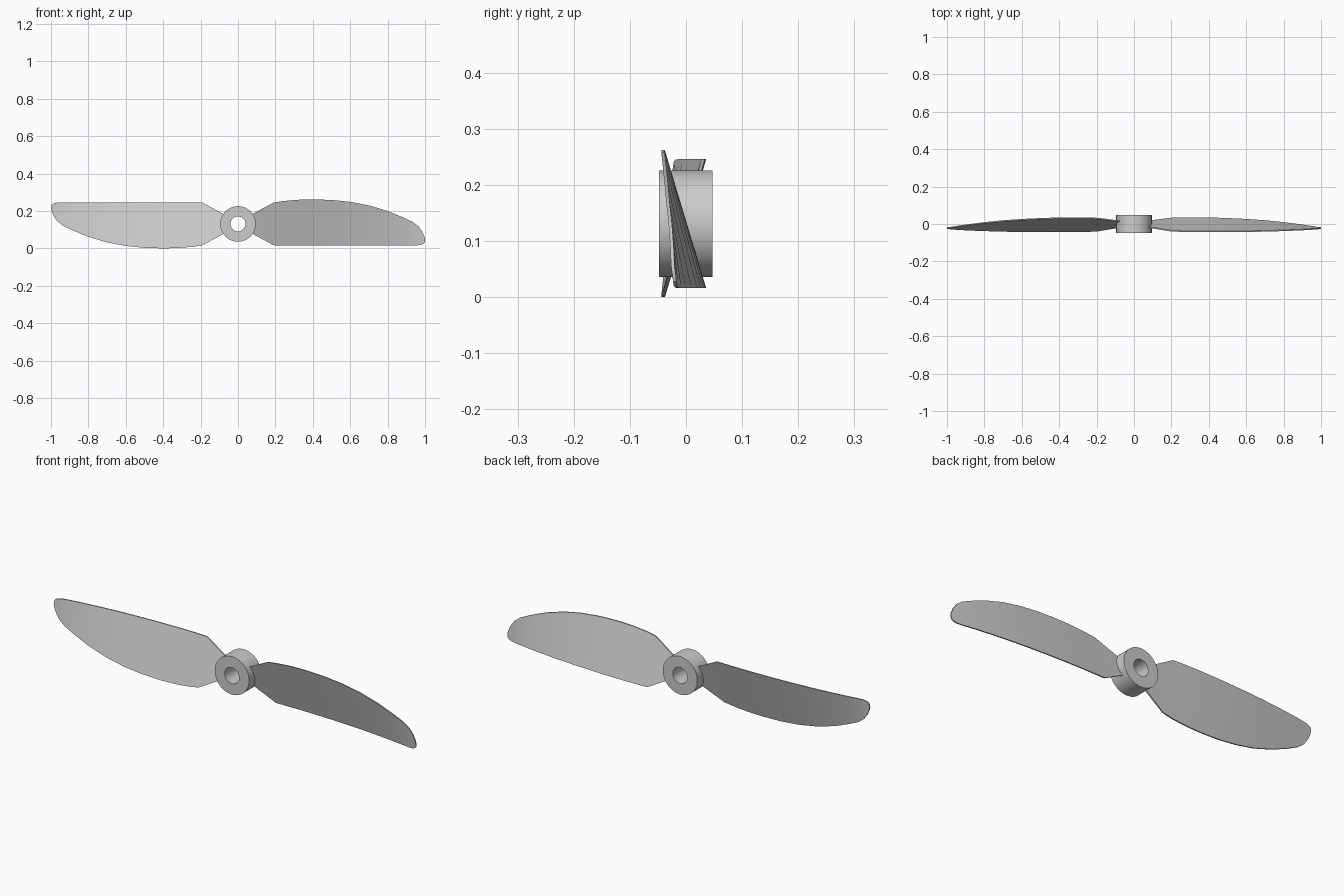
import bpy, bmesh, math

if "Cube" in bpy.data.objects:
    bpy.data.objects.remove(bpy.data.objects["Cube"])

CZ = 0.131      # height of the hub axis
T = 0.003       # half blade thickness


def finish(name, bm, angle):
    bmesh.ops.recalc_face_normals(bm, faces=bm.faces[:])
    me = bpy.data.meshes.new(name)
    bm.to_mesh(me)
    bm.free()
    ob = bpy.data.objects.new(name, me)
    bpy.context.collection.objects.link(ob)
    bpy.ops.object.select_all(action='DESELECT')
    ob.select_set(True)
    bpy.context.view_layer.objects.active = ob
    bpy.ops.object.shade_smooth_by_angle(angle=math.radians(angle))
    return ob


# Hub: square profile revolved around the y axis, leaving the bore open
def hub(r_out, r_in, y0, y1, n=64):
    bm = bmesh.new()
    rings = []
    for i in range(n):
        a = 2 * math.pi * i / n
        c, s = math.cos(a), math.sin(a)
        rings.append([bm.verts.new((r * c, y, CZ + r * s))
                      for r, y in ((r_out, y0), (r_out, y1), (r_in, y1), (r_in, y0))])
    for i in range(n):
        a, b = rings[i], rings[(i + 1) % n]
        for k in range(4):
            bm.faces.new((a[k], a[(k + 1) % 4], b[(k + 1) % 4], b[k]))
    finish("hub", bm, 30)


# Blade stations: x, upper edge z and y, lower edge z and y
STATIONS = [
    (0.070, 0.180, -0.016, 0.082, 0.014),
    (0.190, 0.245, -0.036, 0.017, 0.030),
    (0.240, 0.253, -0.039, 0.016, 0.032),
    (0.320, 0.260, -0.040, 0.016, 0.033),
    (0.400, 0.262, -0.041, 0.016, 0.032),
    (0.500, 0.259, -0.041, 0.016, 0.029),
    (0.600, 0.249, -0.040, 0.016, 0.024),
    (0.700, 0.230, -0.038, 0.016, 0.017),
    (0.800, 0.200, -0.035, 0.016, 0.007),
    (0.880, 0.167, -0.032, 0.016, -0.003),
    (0.935, 0.141, -0.029, 0.016, -0.011),
    (0.965, 0.118, -0.027, 0.017, -0.016),
    (0.985, 0.090, -0.025, 0.021, -0.019),
    (0.996, 0.065, -0.024, 0.028, -0.020),
    (1.000, 0.050, -0.023, 0.038, -0.021),
]


# Twisted thin blade; flip turns it half a revolution about the hub axis
def blade(name, flip):
    bm = bmesh.new()
    secs = []
    for x, zt, yt, zb, yb in STATIONS:
        pts = [(x, yt - T, zt), (x, yt + T, zt), (x, yb + T, zb), (x, yb - T, zb)]
        if flip:
            pts = [(-px, py, 2 * CZ - pz) for px, py, pz in pts]
        secs.append([bm.verts.new(p) for p in pts])
    for a, b in zip(secs, secs[1:]):
        for k in range(4):
            bm.faces.new((a[k], a[(k + 1) % 4], b[(k + 1) % 4], b[k]))
    bm.faces.new(secs[0])
    bm.faces.new(secs[-1])
    finish(name, bm, 30)


hub(0.095, 0.040, -0.048, 0.047)
blade("right_blade", False)
blade("left_blade", True)
